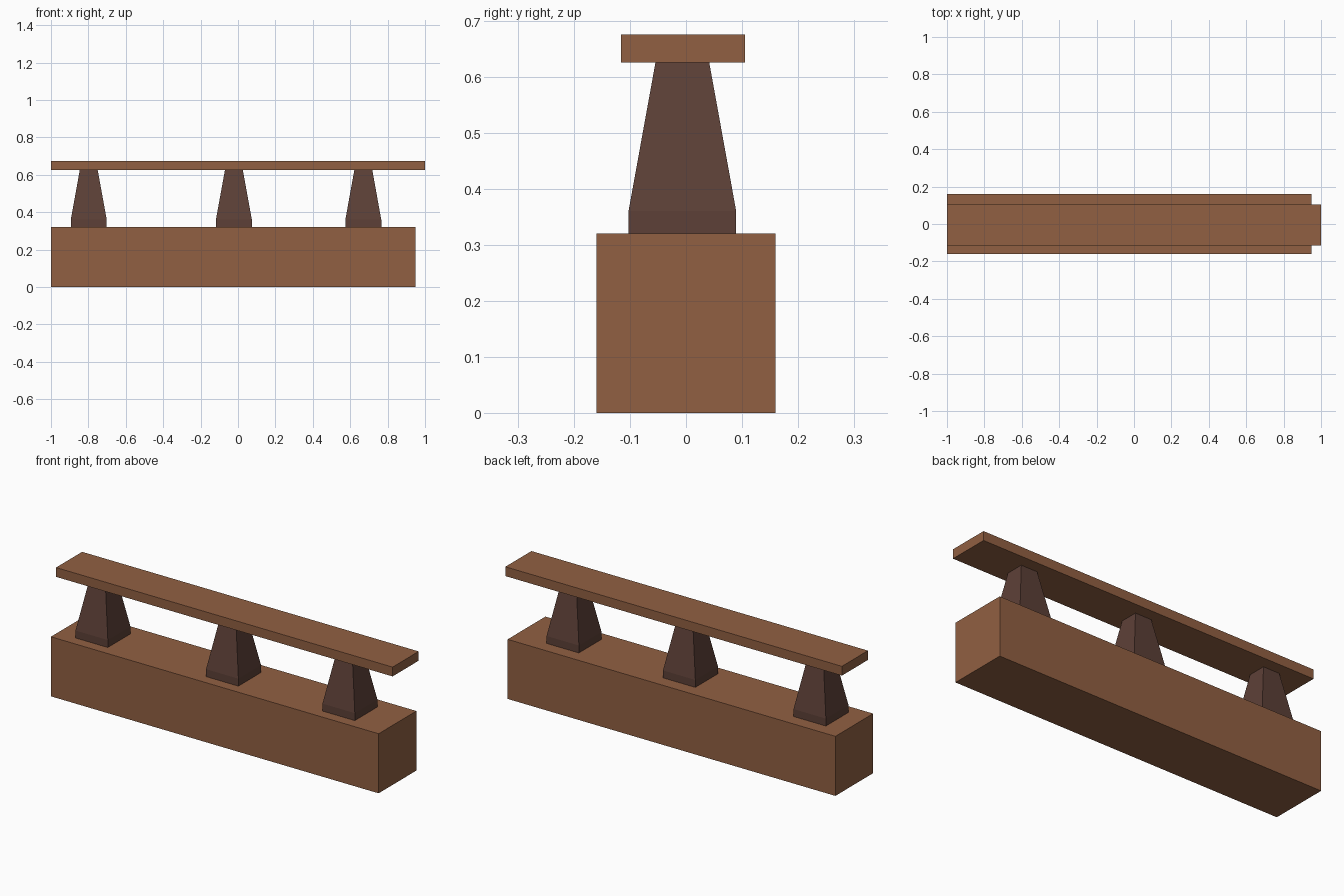
import bpy, bmesh

if "Cube" in bpy.data.objects:
    bpy.data.objects.remove(bpy.data.objects["Cube"])


def material(name, rgb):
    m = bpy.data.materials.new(name)
    m.diffuse_color = (*rgb, 1.0)
    m.use_nodes = True
    m.node_tree.nodes["Principled BSDF"].inputs["Base Color"].default_value = m.diffuse_color
    return m


WOOD = material("warm brown wood", (0.283, 0.117, 0.0545))
DARK = material("dark brown wood", (0.109, 0.0513, 0.0382))


def loft(name, sections, mat):
    """Rectangular sections (x0, x1, y0, y1, z) joined from bottom to top."""
    bm = bmesh.new()
    rings = []
    for x0, x1, y0, y1, z in sections:
        rings.append([bm.verts.new((x, y, z)) for x, y in
                      ((x0, y0), (x1, y0), (x1, y1), (x0, y1))])
    bm.faces.new(rings[0][::-1])
    bm.faces.new(rings[-1])
    for a, b in zip(rings, rings[1:]):
        for i in range(4):
            j = (i + 1) % 4
            bm.faces.new((a[i], a[j], b[j], b[i]))
    mesh = bpy.data.meshes.new(name)
    bm.to_mesh(mesh)
    bm.free()
    mesh.materials.append(mat)
    obj = bpy.data.objects.new(name, mesh)
    bpy.context.collection.objects.link(obj)
    return obj


# Heavy base beam
loft("base_beam", [(-1, 0.948, -0.16, 0.16, 0), (-1, 0.948, -0.16, 0.16, 0.32)], WOOD)

# Thin top rail
loft("top_rail", [(-1, 1, -0.116, 0.105, 0.625), (-1, 1, -0.116, 0.105, 0.675)], WOOD)

# Tapered posts: short square foot, then narrowing to the rail
CY = -0.0065
for label, cx in (("left", -0.798), ("middle", -0.022), ("right", 0.67)):
    loft(label + "_post",
         [(cx - r, cx + r, CY - r, CY + r, z)
          for r, z in ((0.096, 0.32), (0.096, 0.36), (0.048, 0.625))], DARK)
